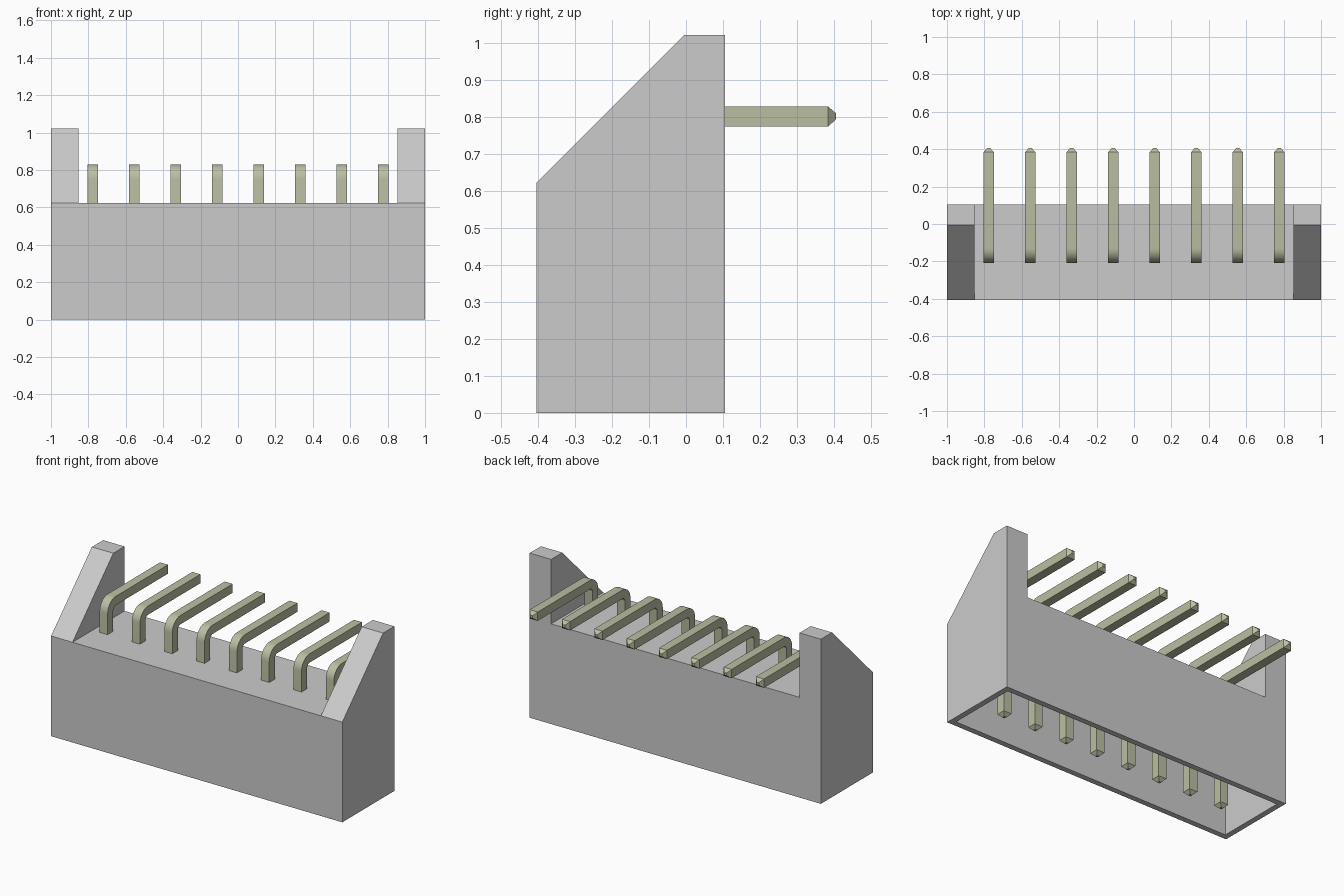
import bpy, bmesh, math
from mathutils import Vector, Matrix

cube = bpy.data.objects.get("Cube")
if cube:
    bpy.data.objects.remove(cube)


def material(name, rgb):
    mat = bpy.data.materials.new(name)
    mat.use_nodes = True
    color = (*rgb, 1)
    mat.diffuse_color = color
    mat.node_tree.nodes["Principled BSDF"].inputs["Base Color"].default_value = color
    return mat


def add_object(name, bm, mat):
    bmesh.ops.recalc_face_normals(bm, faces=bm.faces)
    mesh = bpy.data.meshes.new(name)
    bm.to_mesh(mesh)
    bm.free()
    mesh.materials.append(mat)
    obj = bpy.data.objects.new(name, mesh)
    bpy.context.collection.objects.link(obj)
    return obj


grey = material("grey plastic", (0.6, 0.6, 0.6))
metal = material("pale olive metal", (0.5, 0.52, 0.365))

FRONT, BACK, DECK, EAR_TOP = -0.405, 0.105, 0.622, 1.022
EAR_X, WALL, CAVITY = 0.853, 0.035, 0.53

# Housing: box with two sloped ears and a cavity open at the bottom
bm = bmesh.new()
size = Matrix.Diagonal((2, BACK - FRONT, DECK, 1))
place = Matrix.Translation((0, (FRONT + BACK) / 2, DECK / 2))
bmesh.ops.create_cube(bm, size=1, matrix=place @ size)
for x in (-EAR_X, EAR_X):
    bmesh.ops.bisect_plane(bm, geom=bm.verts[:] + bm.edges[:] + bm.faces[:],
                           plane_co=(x, 0, 0), plane_no=(1, 0, 0))
bm.normal_update()
ear_bases = [f for f in bm.faces
             if f.normal.z > 0.9 and abs(f.calc_center_median().x) > EAR_X]
for base in ear_bases:
    ext = bmesh.ops.extrude_face_region(bm, geom=[base])
    for v in (g for g in ext["geom"] if isinstance(g, bmesh.types.BMVert)):
        v.co.z = EAR_TOP
        if v.co.y < 0:
            v.co.y = -0.005
    if base.is_valid:
        bm.faces.remove(base)
bmesh.ops.recalc_face_normals(bm, faces=bm.faces)
bmesh.ops.dissolve_limit(bm, angle_limit=0.01, verts=bm.verts, edges=bm.edges)
bm.normal_update()
bottom = min(bm.faces, key=lambda f: f.calc_center_median().z)
bmesh.ops.inset_region(bm, faces=[bottom], thickness=WALL, use_even_offset=True)
ext = bmesh.ops.extrude_face_region(bm, geom=[bottom])
for v in (g for g in ext["geom"] if isinstance(g, bmesh.types.BMVert)):
    v.co.z = CAVITY
if bottom.is_valid:
    bm.faces.remove(bottom)
add_object("housing", bm, grey)

# Pin path: upright leg, rounded right-angle bend, leg to the back, tapered tips
HALF, TIP, RADIUS, STEPS = 0.0275, 0.008, 0.052, 8
LEG_Y, ARM_Z = -0.181, 0.802
rings = [((LEG_Y, 0.015), 0, TIP), ((LEG_Y, 0.035), 0, HALF)]
for i in range(STEPS + 1):
    a = math.pi / 2 * i / STEPS
    rings.append(((LEG_Y + RADIUS * (1 - math.cos(a)),
                   ARM_Z - RADIUS * (1 - math.sin(a))), a, HALF))
rings += [((0.384, ARM_Z), math.pi / 2, HALF), ((0.406, ARM_Z), math.pi / 2, TIP)]


def make_pin(name, x):
    bm = bmesh.new()
    loops = []
    for (y, z), a, h in rings:
        side = Vector((0, math.cos(a), -math.sin(a)))
        loops.append([bm.verts.new(Vector((x + sx * h, y, z)) + side * sy * h)
                      for sx, sy in ((-1, -1), (1, -1), (1, 1), (-1, 1))])
    for lo, hi in zip(loops, loops[1:]):
        for k in range(4):
            n = (k + 1) % 4
            bm.faces.new((lo[k], lo[n], hi[n], hi[k]))
    bm.faces.new(loops[0])
    bm.faces.new(loops[-1])
    return add_object(name, bm, metal)


# Row of eight pins
PINS, PITCH = 8, 0.222
bpy.ops.object.select_all(action="DESELECT")
for i in range(PINS):
    pin = make_pin(f"pin_{i + 1}", (i - (PINS - 1) / 2) * PITCH)
    pin.select_set(True)
    bpy.context.view_layer.objects.active = pin
bpy.ops.object.shade_smooth_by_angle(angle=math.radians(30))
